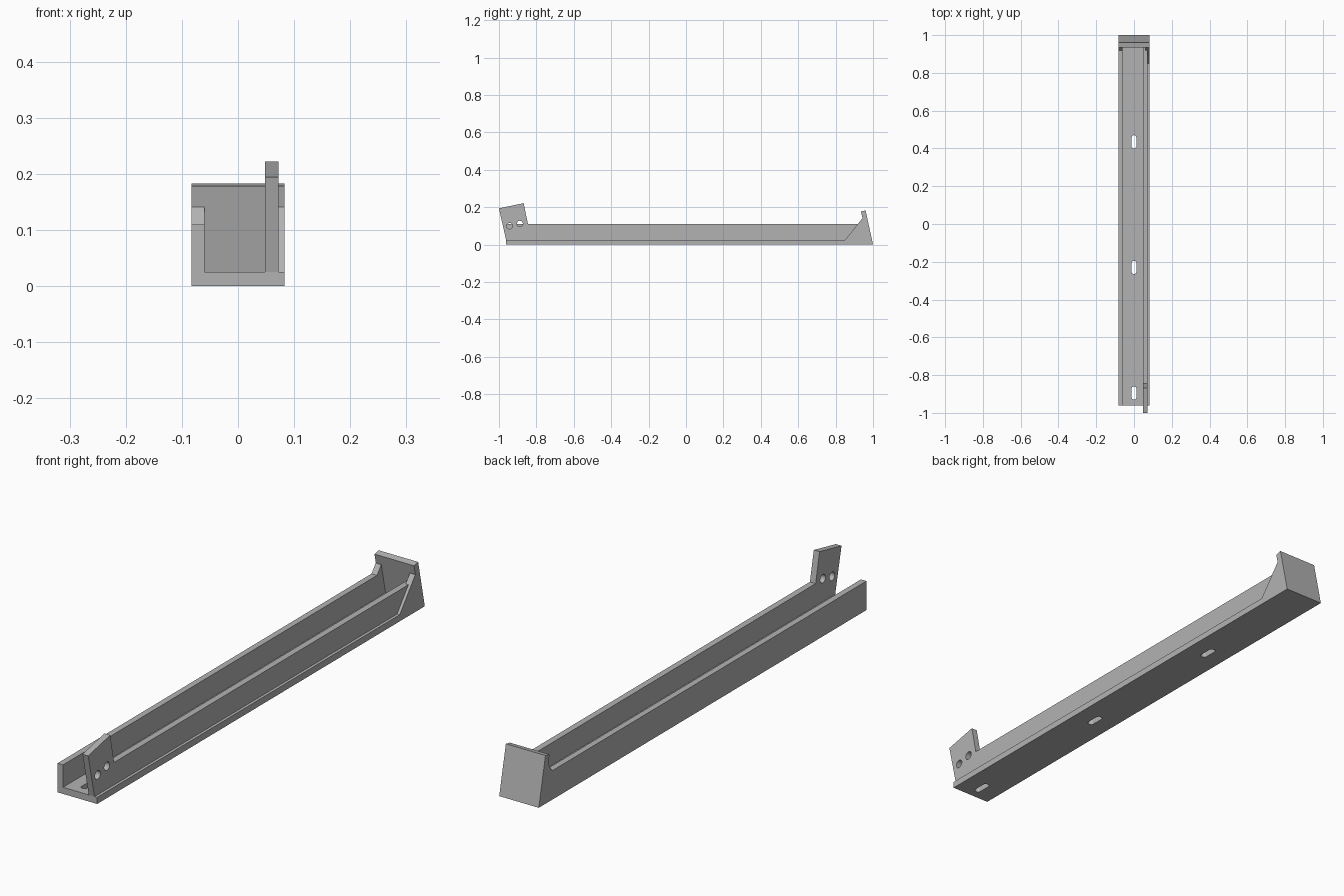
import bpy, bmesh, math
from mathutils import Matrix

if "Cube" in bpy.data.objects:
    bpy.data.objects.remove(bpy.data.objects["Cube"], do_unlink=True)

grey = bpy.data.materials.new("plain grey")
grey.use_nodes = True
grey.diffuse_color = (0.45, 0.45, 0.45, 1)
grey.node_tree.nodes["Principled BSDF"].inputs["Base Color"].default_value = (0.45, 0.45, 0.45, 1)

HALF, FLOOR, WALL = 0.083, 0.025, 0.11
FRONT = -0.962
LEAN = 0.2174                      # backward slope of the end plate and tab


def outer(z):
    return 1.0 - LEAN * z


def inner(z):
    return outer(z) - 0.0256


def gusset_edge(z):
    return 0.85 + (z - FLOOR) * 0.8


def add_object(name, bm):
    bmesh.ops.recalc_face_normals(bm, faces=bm.faces)
    mesh = bpy.data.meshes.new(name)
    bm.to_mesh(mesh)
    bm.free()
    mesh.materials.append(grey)
    obj = bpy.data.objects.new(name, mesh)
    bpy.context.collection.objects.link(obj)
    return obj


def side_prism(name, profile, x0, x1):
    """Extrude a (y, z) profile across x."""
    bm = bmesh.new()
    face = bm.faces.new([bm.verts.new((x0, y, z)) for y, z in profile])
    ext = bmesh.ops.extrude_face_region(bm, geom=[face])
    moved = [v for v in ext["geom"] if isinstance(v, bmesh.types.BMVert)]
    bmesh.ops.translate(bm, verts=moved, vec=(x1 - x0, 0, 0))
    return add_object(name, bm)


def cut_hole(target, centre, axis_rotation, radius, stretch=0.0):
    """Cut a round hole, or a slot when stretched along y."""
    bm = bmesh.new()
    bmesh.ops.create_cone(bm, cap_ends=True, segments=32, radius1=radius,
                          radius2=radius, depth=0.1)
    for v in bm.verts:
        v.co.y += math.copysign(stretch, v.co.y) if abs(v.co.y) > 1e-5 else 0
    bm.transform(Matrix.Translation(centre) @ axis_rotation)
    cutter = add_object(target.name + "_cutter", bm)
    cutter.hide_render = True
    cutter.hide_set(True)
    mod = target.modifiers.new("hole", 'BOOLEAN')
    mod.operation = 'DIFFERENCE'
    mod.solver = 'EXACT'
    mod.object = cutter
    bpy.context.view_layer.objects.active = target
    bpy.ops.object.modifier_apply(modifier=mod.name)
    bpy.data.objects.remove(cutter, do_unlink=True)


# Channel floor with three slots
floor = side_prism("floor", [(FRONT, 0), (inner(0), 0), (inner(FLOOR), FLOOR),
                             (FRONT, FLOOR)], -HALF, HALF)
for y in (-0.895, -0.23, 0.435):
    cut_hole(floor, (0, y, 0.0125), Matrix.Identity(4), 0.0125, 0.0225)

# Plain wall on the right
side_prism("right_wall", [(FRONT, FLOOR), (inner(FLOOR), FLOOR), (inner(WALL), WALL),
                          (FRONT, WALL)], -HALF, -0.06)

# Inset wall on the left, rising to a tilted tab with two holes
left_wall = side_prism("left_wall_with_tab", [
    (FRONT, FLOOR), (inner(FLOOR), FLOOR), (inner(WALL), WALL), (-0.845, WALL),
    (-0.868, 0.222), (-1.0, 0.194)], 0.048, 0.072)
for y, z in ((-0.943, 0.1), (-0.888, 0.112)):
    cut_hole(left_wall, (0.06, y, z), Matrix.Rotation(math.pi / 2, 4, 'Y'), 0.016)

# Leaning end plate with one hole square to its face
plate = side_prism("end_plate", [(inner(0), 0), (1.0, 0), (outer(0.183), 0.183),
                                 (inner(0.178), 0.178)], -HALF, HALF)
lean_angle = math.pi / 2 + math.atan(LEAN)
cut_hole(plate, (0, (inner(0.115) + outer(0.115)) / 2, 0.115),
         Matrix.Rotation(lean_angle, 4, 'X'), 0.0145)

# Sloping gussets bracing the plate
TOP = 0.141
for name, base, x0, x1 in (("right_gusset", WALL, -HALF, -0.06),
                           ("left_gusset", FLOOR, 0.06, HALF)):
    side_prism(name, [(gusset_edge(base), base), (inner(base), base),
                      (inner(TOP), TOP), (gusset_edge(TOP), TOP)], x0, x1)
